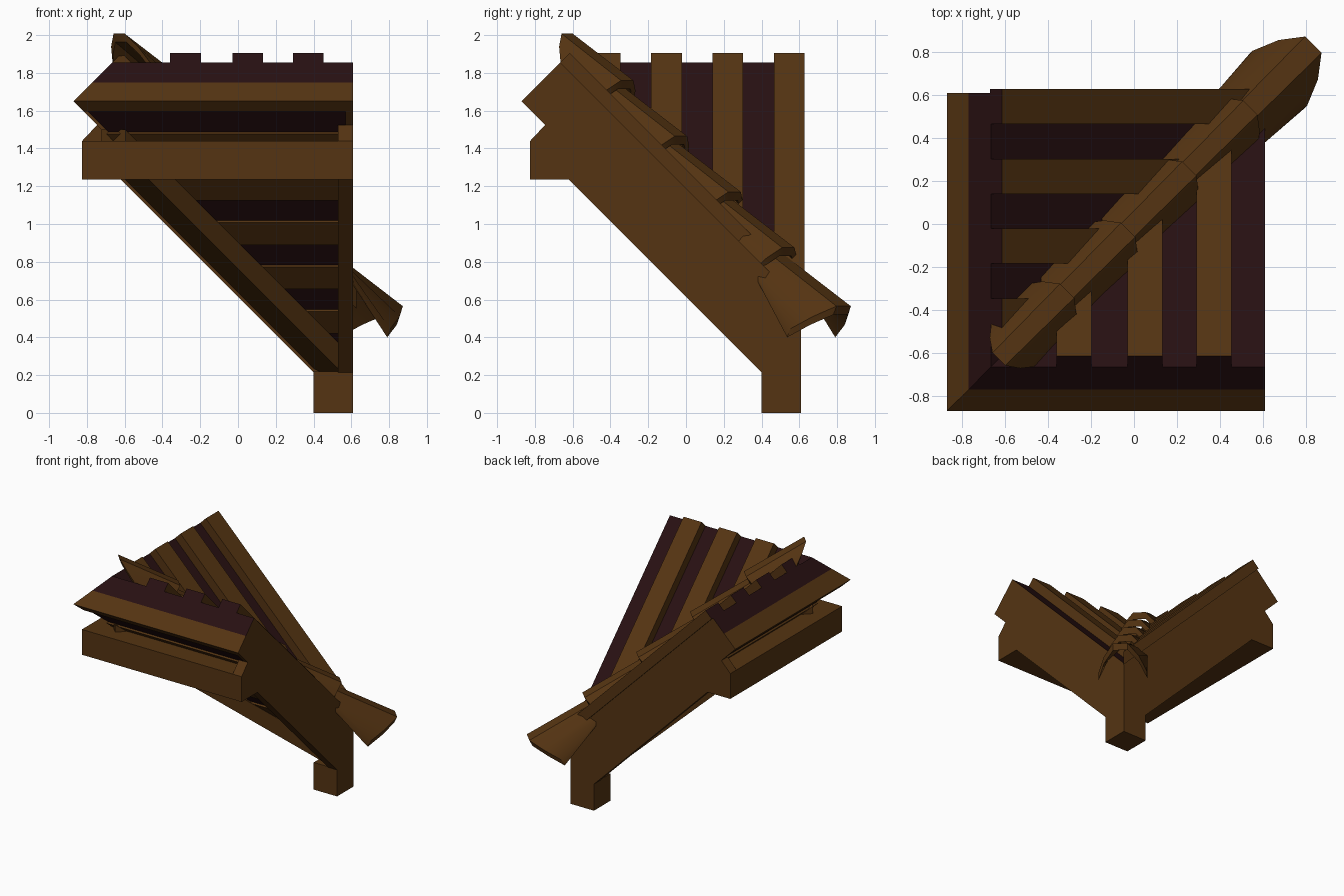
import bpy, bmesh, math
from mathutils import Vector

if "Cube" in bpy.data.objects:
    bpy.data.objects.remove(bpy.data.objects["Cube"])


def material(name, rgb):
    m = bpy.data.materials.new(name)
    m.diffuse_color = (*rgb, 1)
    m.use_nodes = True
    m.node_tree.nodes["Principled BSDF"].inputs["Base Color"].default_value = m.diffuse_color
    return m


MATS = [material("brown wood", (0.090, 0.034, 0.006)),
        material("dark wood", (0.021, 0.005, 0.006))]
BROWN, DARK = 0, 1
EDGE = 0.61          # open end of each roof wing
TOP = 2.52           # uphill end, measured as z - y


def finish(bm, name):
    bmesh.ops.recalc_face_normals(bm, faces=bm.faces[:])
    me = bpy.data.meshes.new(name)
    bm.to_mesh(me)
    bm.free()
    ob = bpy.data.objects.new(name, me)
    bpy.context.collection.objects.link(ob)
    for m in MATS:
        me.materials.append(m)
    return ob


def sloped(c0, c1, d0=TOP, d1=-0.5):
    """Rectangle on the 45 degree slope: c = y + z, d = z - y."""
    return [((c - d) / 2, (c + d) / 2) for c, d in ((c0, d0), (c1, d0), (c1, d1), (c0, d1))]


def prism(bm, poly, lo, hi, mat=BROWN, cap=BROWN, first=None):
    """Extrude a (y, z) profile along x; first colours the uphill face."""
    a = [bm.verts.new((lo, y, z)) for y, z in poly]
    b = [bm.verts.new((hi, y, z)) for y, z in poly]
    n = len(poly)
    for i in range(n):
        j = (i + 1) % n
        f = bm.faces.new((a[i], a[j], b[j], b[i]))
        f.material_index = first if (i == 0 and first is not None) else mat
    for ring in (a, b):
        bm.faces.new(ring).material_index = cap


def wing_part(bm, name, swap, mitre=True):
    """Cut on the diagonal valley, swap x and y for the second wing."""
    if mitre:
        geom = bm.verts[:] + bm.edges[:] + bm.faces[:]
        r = bmesh.ops.bisect_plane(bm, geom=geom, plane_co=(0, 0, 0),
                                   plane_no=(-1, 1, 0), clear_outer=True)
        cut = [e for e in r["geom_cut"] if isinstance(e, bmesh.types.BMEdge)]
        bmesh.ops.holes_fill(bm, edges=cut, sides=0)
    if swap:
        for v in bm.verts:
            v.co.x, v.co.y = v.co.y, v.co.x
    finish(bm, name)


for swap, side in ((False, "front"), (True, "left")):
    # dark roof deck
    bm = bmesh.new()
    prism(bm, sloped(0.98, 1.19), -0.9, EDGE, DARK, BROWN)
    wing_part(bm, side + "_roof_deck", swap)

    # raised planks running down the slope
    bm = bmesh.new()
    starts = (0.465, 0.14, -0.185, -0.51) if swap else (0.29, -0.03, -0.36)
    for s in starts:
        prism(bm, sloped(1.18, 1.29), s, s + 0.163, BROWN, BROWN, DARK)
    wing_part(bm, side + "_raised_planks", swap)

    # underside boards, alternating brown and recessed dark
    bm = bmesh.new()
    for k in range(-5, 3):
        d = 1.47 + 0.47 * k
        prism(bm, sloped(0.78, 0.98, min(d + 0.235, TOP), d), -0.9, EDGE)
        if k < 2:
            prism(bm, sloped(0.80, 0.98, d + 0.47, d + 0.235), -0.9, EDGE - 0.01, DARK, DARK)
    wing_part(bm, side + "_underside_boards", swap)

    # closed board along the open end
    bm = bmesh.new()
    prism(bm, sloped(0.78, 0.985, TOP - 0.002), 0.57, EDGE)
    wing_part(bm, side + "_end_board", swap)

    # end rafter
    bm = bmesh.new()
    prism(bm, [(-0.825, 1.44), (-0.745, 1.525), (0.61, 0.17), (0.61, 0.01), (0.4, 0.215)],
          0.53, EDGE)
    wing_part(bm, side + "_rafter", swap)

    # horizontal top beam
    bm = bmesh.new()
    prism(bm, [(-0.825, 1.235), (-0.825, 1.44), (-0.61, 1.44), (-0.61, 1.235)], -0.83, EDGE)
    wing_part(bm, side + "_top_beam", swap)

# corner foot
bm = bmesh.new()
prism(bm, [(0.4, 0), (0.4, 0.22), (0.61, 0.22), (0.61, 0)], 0.4, EDGE)
finish(bm, "corner_foot")

# valley beam under the diagonal
S = Vector((1, 1, 0)).normalized()
P = Vector((1, -1, 0)).normalized()


def diag(s, p, z):
    return S * s + P * p + Vector((0, 0, z))


bm = bmesh.new()
rings = []
for t in (-0.66, 0.5):
    s = t * math.sqrt(2)
    rings.append([bm.verts.new(diag(s, p, h - t)) for p, h in
                  ((-0.09, 0.70), (0.09, 0.70), (0.09, 0.84), (-0.09, 0.84))])
for i in range(4):
    j = (i + 1) % 4
    bm.faces.new((rings[0][i], rings[0][j], rings[1][j], rings[1][i]))
for r in rings:
    bm.faces.new(r)
finish(bm, "valley_beam")

# overlapping arched caps down the valley
ARCH = ((-1, 1), (-0.72, 0.45), (-0.3, 0), (0.3, 0), (0.72, 0.45), (1, 1))


def valley_cap(name, s, z, length, half, back):
    bm = bmesh.new()
    layers = []
    for drop in (0, 0.045):
        up = [bm.verts.new(diag(s - length + 0.09 * k + drop * 0.3, half * p * 0.9,
                                z + 0.55 * length - 0.15 * k - drop)) for p, k in ARCH]
        low = [bm.verts.new(diag(s - back * k - drop * 0.5, half * p,
                                 z - 0.12 * k - drop)) for p, k in ARCH]
        layers.append((up, low))
    (u0, l0), (u1, l1) = layers
    for i in range(len(ARCH) - 1):
        j = i + 1
        bm.faces.new((u0[i], u0[j], l0[j], l0[i]))
        bm.faces.new((u1[i], l1[i], l1[j], u1[j]))
        bm.faces.new((u0[i], u1[i], u1[j], u0[j]))
        bm.faces.new((l0[i], l0[j], l1[j], l1[i]))
    for i in (0, -1):
        bm.faces.new((u0[i], l0[i], l1[i], u1[i]))
    ob = finish(bm, name)
    bpy.ops.object.select_all(action='DESELECT')
    bpy.context.view_layer.objects.active = ob
    ob.select_set(True)
    bpy.ops.object.shade_smooth_by_angle(angle=math.radians(35))


for i in range(4):
    valley_cap(f"valley_cap_{i + 1}", -0.44 + 0.39 * i + 0.012 * i, 1.76 - 0.295 * i,
               0.45 if i == 0 else 0.52, 0.155, 0.11)
valley_cap("valley_cap_5", 1.18, 0.565, 0.58, 0.18, 0.22)
